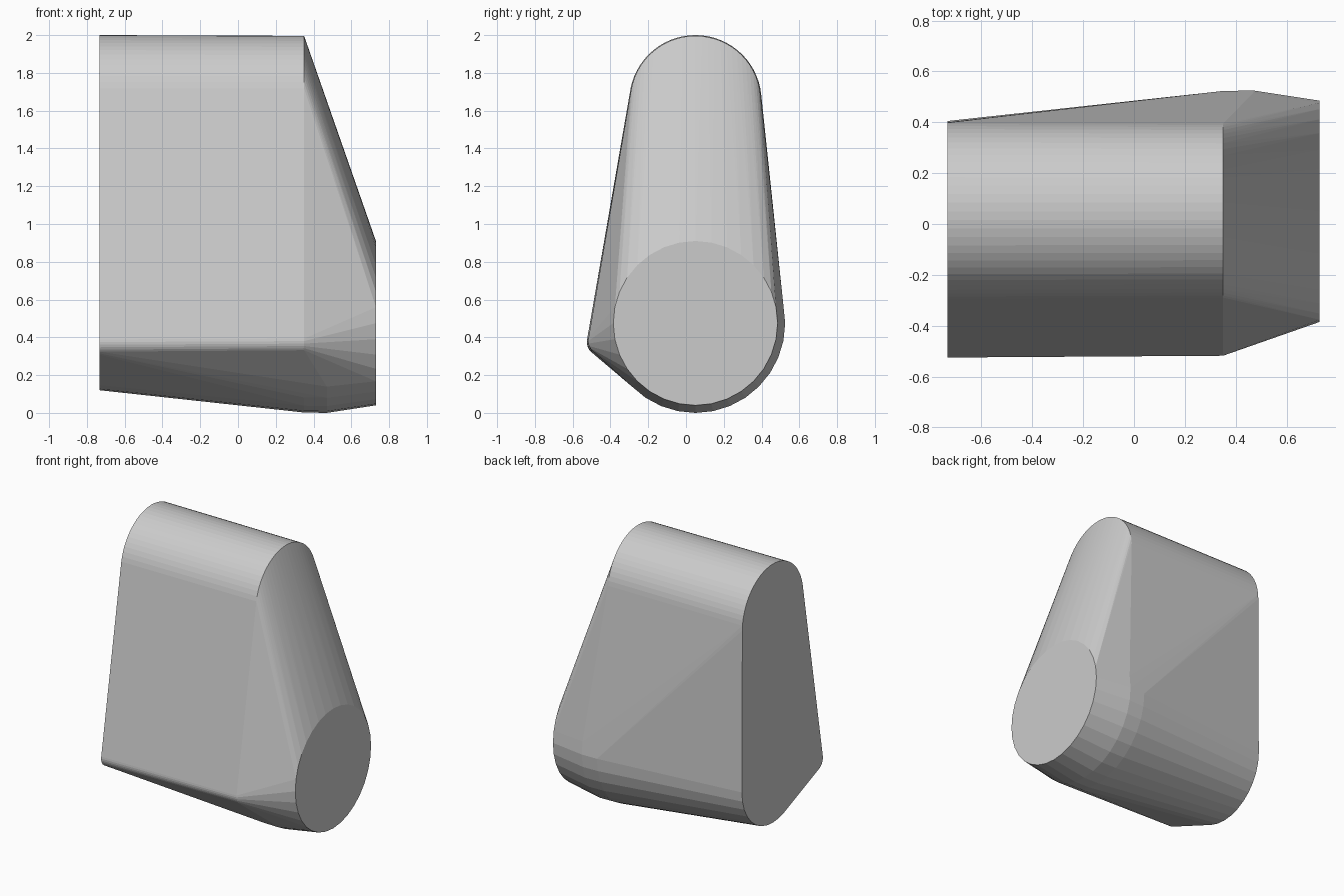
import bpy, bmesh
from math import cos, sin, pi, radians

if "Cube" in bpy.data.objects:
    bpy.data.objects.remove(bpy.data.objects["Cube"])


def ring(bm, x, y, z, r, sides):
    """Circle of points in the plane facing x."""
    for i in range(sides):
        a = 2 * pi * i / sides
        bm.verts.new((x, y + r * cos(a), z + r * sin(a)))


bm = bmesh.new()

# Rounded top ridge
ring(bm, -0.733, 0.05, 1.65, 0.35, 64)
ring(bm, 0.35, 0.05, 1.65, 0.346, 64)

# Small rounded front lower edge
ring(bm, -0.733, -0.453, 0.375, 0.072, 32)
ring(bm, 0.35, -0.45, 0.38, 0.068, 32)

# Tapered round base, widest near the right and chamfered to the end disc
for x, r in ((-0.733, 0.355), (0.35, 0.473), (0.47, 0.475), (0.73, 0.435)):
    ring(bm, x, 0.05, 0.475, r, 32)

# Tight skin around all the rings
hull = bmesh.ops.convex_hull(bm, input=bm.verts[:])
loose = {g for g in hull["geom_interior"] + hull["geom_unused"]
         if isinstance(g, bmesh.types.BMVert) and not g.link_faces}
bmesh.ops.delete(bm, geom=list(loose), context='VERTS')
bmesh.ops.dissolve_limit(bm, angle_limit=radians(0.3),
                         verts=bm.verts[:], edges=bm.edges[:])
bmesh.ops.recalc_face_normals(bm, faces=bm.faces[:])

mesh = bpy.data.meshes.new("wedge_housing")
bm.to_mesh(mesh)
bm.free()
housing = bpy.data.objects.new("wedge_housing", mesh)
bpy.context.collection.objects.link(housing)
